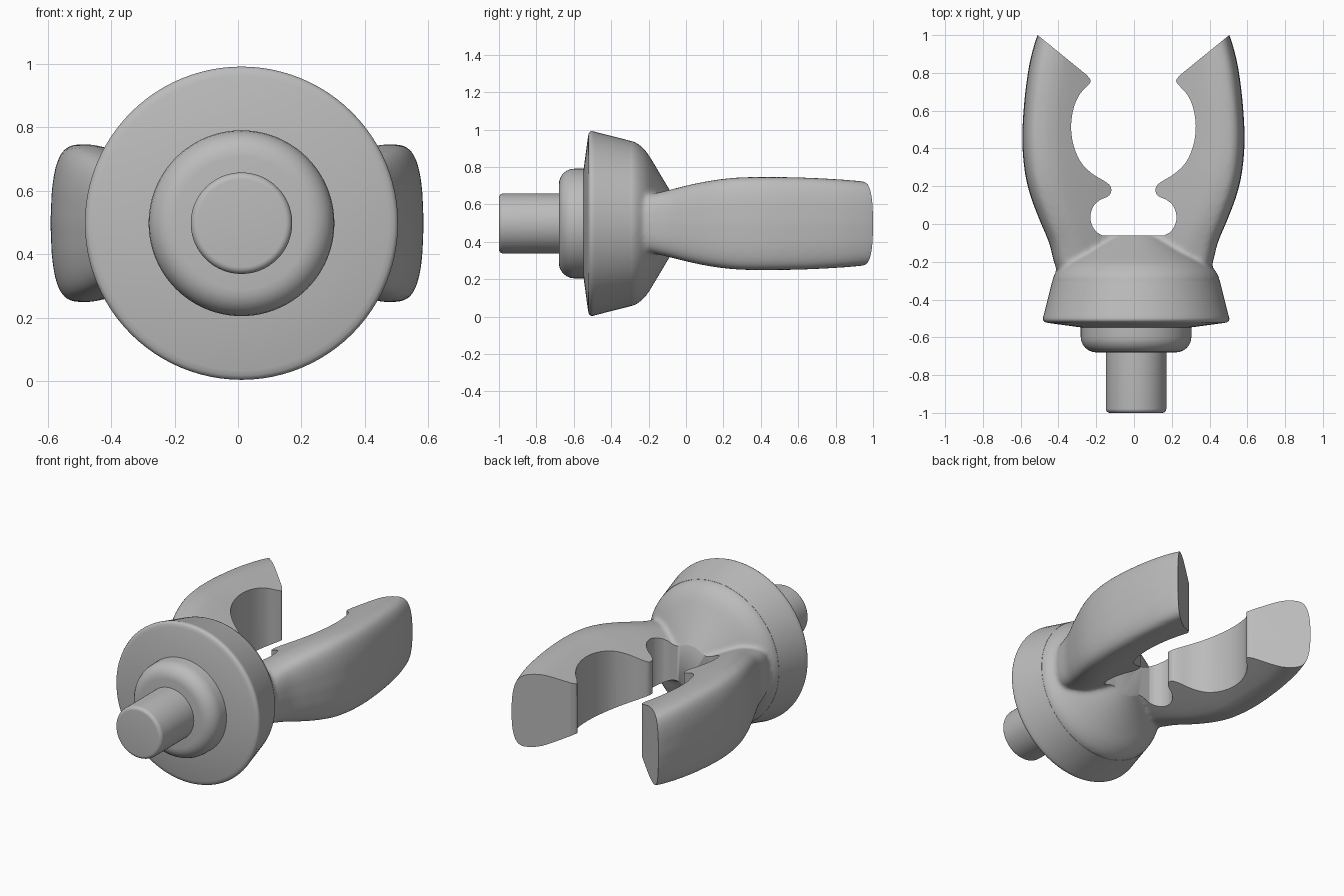
import bpy, bmesh, math
from mathutils import Vector

if "Cube" in bpy.data.objects:
    bpy.data.objects.remove(bpy.data.objects["Cube"])

AXIS_X, AXIS_Z = 0.011, 0.498
ARM_X = -0.003

grey = bpy.data.materials.new("matte grey")
grey.use_nodes = True
grey.diffuse_color = (0.5, 0.5, 0.5, 1)
grey.node_tree.nodes["Principled BSDF"].inputs["Base Color"].default_value = (0.5, 0.5, 0.5, 1)


def make_object(name, bm):
    bmesh.ops.recalc_face_normals(bm, faces=bm.faces)
    mesh = bpy.data.meshes.new(name)
    bm.to_mesh(mesh)
    bm.free()
    mesh.materials.append(grey)
    obj = bpy.data.objects.new(name, mesh)
    bpy.context.collection.objects.link(obj)
    return obj


def skin(bm, rings):
    """Bridge closed rings of points and cap both ends."""
    loops = [[bm.verts.new(p) for p in ring] for ring in rings]
    n = len(loops[0])
    for a, b in zip(loops, loops[1:]):
        for i in range(n):
            j = (i + 1) % n
            bm.faces.new((a[i], a[j], b[j], b[i]))
    bm.faces.new(loops[0])
    bm.faces.new(loops[-1])


def corner(r, y, size, steps=6):
    """Rounded front edge about (r, y), from the front cap to the side wall."""
    angles = [math.pi / 2 * (i / steps - 1) for i in range(steps + 1)]
    return [(r + size * math.cos(a), y + size * math.sin(a)) for a in angles]


def lathe(name, profile, sides=96):
    bm = bmesh.new()
    turns = [math.tau * i / sides for i in range(sides)]
    skin(bm, [[(AXIS_X + r * math.cos(t), y, AXIS_Z + r * math.sin(t)) for t in turns]
              for r, y in profile])
    return make_object(name, bm)


def smooth_curve(points, steps=4):
    """Catmull-Rom curve through 2D or 3D points."""
    pts = [Vector(p) for p in points]
    pts = [2 * pts[0] - pts[1]] + pts + [2 * pts[-1] - pts[-2]]
    out = []
    for a, b, c, d in zip(pts, pts[1:], pts[2:], pts[3:]):
        for i in range(steps):
            t = i / steps
            out.append(0.5 * (2 * b + (c - a) * t + (2 * a - 5 * b + 4 * c - d) * t * t
                              + (3 * b - a - 3 * c + d) * t ** 3))
    return out + [pts[-2]]


def apply_modifier(obj, kind, **settings):
    mod = obj.modifiers.new(kind.lower(), kind)
    for key, value in settings.items():
        setattr(mod, key, value)
    bpy.context.view_layer.objects.active = obj
    bpy.ops.object.modifier_apply(modifier=mod.name)


def boolean(target, tool, operation):
    apply_modifier(target, "BOOLEAN", operation=operation, solver="EXACT", object=tool)
    bpy.data.objects.remove(tool)


# Mounting stem, rounded collar and flared base
stem = lathe("stem", corner(0.138, -0.978, 0.022) + [(0.16, -0.6)])
collar = lathe("collar", corner(0.21, -0.597, 0.083) + [(0.293, -0.5)])
base = lathe("flared_base", [
    (0.25, -0.553), (0.465, -0.524), (0.481, -0.52), (0.49, -0.514), (0.494, -0.505),
    (0.493, -0.495), (0.488, -0.478), (0.443, -0.3)])

# Conical hub carrying the arms
clip = lathe("hub_with_clip_arms", [
    (0.44, -0.38), (0.444, -0.3), (0.436, -0.272), (0.418, -0.245), (0.392, -0.218),
    (0.36, -0.195), (0.08, -0.028)])

# Clip arms: outer x, y, half height
spine = smooth_curve([
    (0.36, -0.32, 0.13), (0.415, -0.22, 0.15), (0.447, -0.1, 0.177), (0.497, 0.02, 0.207),
    (0.546, 0.15, 0.232), (0.576, 0.28, 0.246), (0.589, 0.45, 0.249), (0.578, 0.65, 0.245),
    (0.556, 0.82, 0.236), (0.531, 0.93, 0.227), (0.508, 1.0, 0.218), (0.47, 1.08, 0.2)])


def arm_section(x, y, half, side):
    """Bowed outer wall with rounded edges, then flanks sloping to a thin inner edge."""
    ring = []
    for i in range(33):
        a = math.pi * (i / 32 - 0.5)
        width = math.cos(a) ** 0.4 if 0 < i < 32 else 0
        rise = math.copysign(abs(math.sin(a)) ** 0.4, a)
        ring.append((x - 0.1 + 0.1 * width - 0.025 * rise ** 2, half * rise))
    peak = x - 0.125
    flank = []
    for i in range(1, 9):
        d = (peak - 0.04) * i / 8
        flank.append((peak - d, half + 0.025 - 0.5 * math.hypot(d, 0.05)))
    ring += flank + [(px, -pz) for px, pz in reversed(flank)]
    return [(ARM_X + side * px, y, AXIS_Z + pz) for px, pz in ring]


for side in (-1, 1):
    bm = bmesh.new()
    skin(bm, [arm_section(*p, side) for p in spine])
    boolean(clip, make_object("arm", bm), "UNION")

# Blend the arm roots softly into the hub
apply_modifier(clip, "REMESH", mode="VOXEL", voxel_size=0.012)
apply_modifier(clip, "SMOOTH", factor=0.5, iterations=12)

# Opening between the arms: slot, round seat and angled tips
half_outline = [Vector((0.16, -0.06))] + smooth_curve([
    (0.165, -0.06), (0.195, -0.042), (0.22, -0.005), (0.228, 0.04), (0.214, 0.09),
    (0.18, 0.125), (0.135, 0.146), (0.118, 0.17), (0.122, 0.2), (0.15, 0.225),
    (0.22, 0.268), (0.28, 0.33), (0.318, 0.42), (0.33, 0.52), (0.316, 0.615),
    (0.285, 0.685), (0.242, 0.733), (0.226, 0.758), (0.245, 0.787)])
half_outline += [Vector((0.63, 1.1)), Vector((0.63, 1.2))]
outline = [(ARM_X + p.x, p.y) for p in half_outline]
outline += [(ARM_X - p.x, p.y) for p in reversed(half_outline)]
bm = bmesh.new()
skin(bm, [[(x, y, z) for x, y in outline] for z in (0.1, 0.9)])
boolean(clip, make_object("opening", bm), "DIFFERENCE")

# Smooth shading with crisp edges
for obj in (stem, collar, base, clip):
    bpy.ops.object.select_all(action="DESELECT")
    obj.select_set(True)
    bpy.context.view_layer.objects.active = obj
    bpy.ops.object.shade_smooth_by_angle(angle=math.radians(40))
